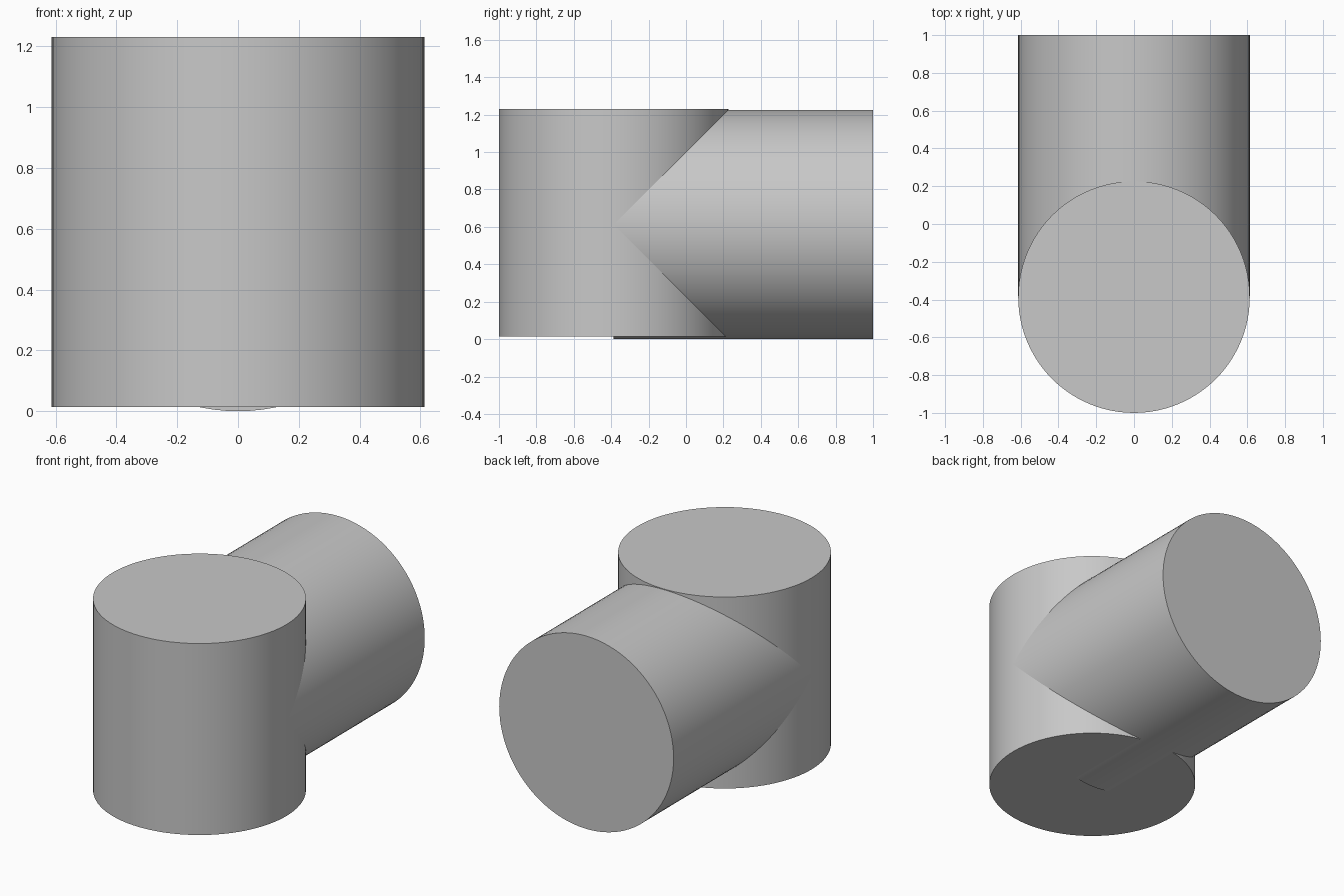
import bpy
import math

cube = bpy.data.objects.get("Cube")
if cube:
    bpy.data.objects.remove(cube, do_unlink=True)

RADIUS = 0.613

# Single plain grey
grey = bpy.data.materials.new("plain_grey")
grey.use_nodes = True
colour = (0.58, 0.58, 0.58, 1)
grey.diffuse_color = colour
grey.node_tree.nodes["Principled BSDF"].inputs["Base Color"].default_value = colour


def cylinder(name, depth, location, rotation=(0, 0, 0)):
    bpy.ops.mesh.primitive_cylinder_add(
        vertices=96, radius=RADIUS, depth=depth, location=location, rotation=rotation)
    obj = bpy.context.object
    obj.name = name
    obj.data.materials.append(grey)
    bpy.ops.object.shade_smooth_by_angle(angle=math.radians(30))
    return obj


# Upright drum at the front, raised slightly off the ground
BOTTOM, TOP = 0.013, 1.23
AXIS_Y = RADIUS - 1
cylinder("upright_cylinder", TOP - BOTTOM, (0, AXIS_Y, (TOP + BOTTOM) / 2))

# Lying drum, running back from the axis of the upright one
cylinder("lying_cylinder", 1 - AXIS_Y, (0, (1 + AXIS_Y) / 2, RADIUS),
         (math.radians(90), 0, 0))
